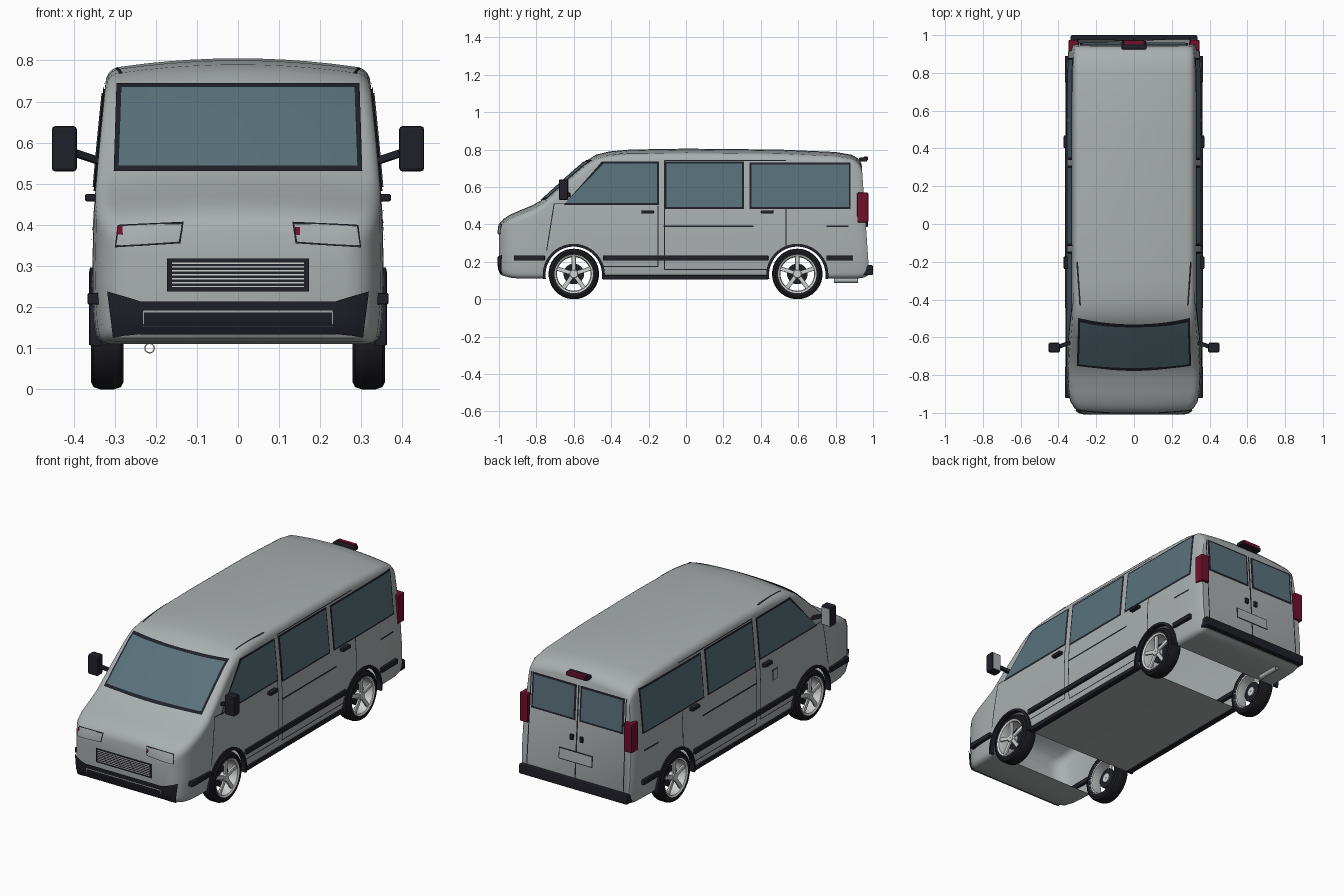
import bpy, bmesh, math
from mathutils import Vector, Matrix
from mathutils.bvhtree import BVHTree

if "Cube" in bpy.data.objects:
    bpy.data.objects.remove(bpy.data.objects["Cube"])

def material(name, *c):
    m = bpy.data.materials.new(name)
    m.diffuse_color = (*c, 1)
    m.use_nodes = True
    m.node_tree.nodes["Principled BSDF"].inputs["Base Color"].default_value = m.diffuse_color
    return m

PAINT = material("grey paint", .40, .43, .43)
DARK = material("dark trim", .014, .014, .022)
GLASS = material("blue grey glass", .10, .165, .195)
RED = material("lamp red", .16, .005, .025)
SILVER = material("silver", .62, .64, .64)
TYRE = material("tyre rubber", .012, .012, .015)

def finish(name, bm, mat, smooth=True):
    me = bpy.data.meshes.new(name)
    bm.to_mesh(me)
    bm.free()
    ob = bpy.data.objects.new(name, me)
    bpy.context.collection.objects.link(ob)
    me.materials.append(mat)
    if smooth:
        smooth_object(ob)
    return ob

def smooth_object(ob):
    bpy.ops.object.select_all(action='DESELECT')
    ob.select_set(True)
    bpy.context.view_layer.objects.active = ob
    bpy.ops.object.shade_smooth_by_angle(angle=math.radians(35))

def box(name, x, y, z, mat, bevel=.006):
    bm = bmesh.new()
    bmesh.ops.create_cube(bm, size=1)
    for v in bm.verts:
        v.co = [(a + b) / 2 + c * (b - a) for (a, b), c in zip((x, y, z), v.co)]
    if bevel:
        bmesh.ops.bevel(bm, geom=bm.edges[:], offset=bevel, segments=2, affect='EDGES', profile=.5)
    return finish(name, bm, mat, False)

def lathe(name, profile, centre, mat, a0=0, a1=360, closed=True, n=40):
    """Turn (radius, x) points about an x axis through centre."""
    bm = bmesh.new()
    full = a1 - a0 == 360
    rows = []
    for i in range(n if full else n + 1):
        a = math.radians(a0 + (a1 - a0) * i / n)
        rows.append([bm.verts.new((centre[0] + x, centre[1] + r * math.cos(a), centre[2] + r * math.sin(a)))
                     for r, x in profile])
    k = len(profile)
    for i in range(n):
        p, q = rows[i], rows[(i + 1) % len(rows)]
        for j in range(k if closed else k - 1):
            bm.faces.new((p[j], p[(j + 1) % k], q[(j + 1) % k], q[j]))
    bmesh.ops.recalc_face_normals(bm, faces=bm.faces[:])
    return finish(name, bm, mat)

# Body: cross-sections lofted along y (y, top, width factor, bottom)
STATIONS = [(-1, .385, .74, .19), (-.993, .41, .82, .15), (-.975, .43, .89, .125), (-.94, .452, .95, .115),
            (-.89, .474, .98, .11), (-.82, .503, .995, .11), (-.76, .537, 1, .11), (-.68, .61, 1, .11),
            (-.6, .682, 1, .11), (-.53, .742, 1, .11), (-.48, .773, 1, .11), (-.41, .79, 1, .11),
            (-.3, .80, 1, .11), (0, .805, 1, .11), (.5, .80, 1, .11), (.8, .787, .995, .11),
            (.9, .772, .985, .11), (.93, .757, .97, .115), (.95, .738, .955, .125), (.958, .72, .94, .14)]
WIDTH = [(.1, .335), (.15, .349), (.25, .355), (.42, .352), (.5, .346), (.6, .337), (.74, .323), (.82, .312)]

def half_width(z):
    for (a, p), (b, q) in zip(WIDTH, WIDTH[1:]):
        if z <= b:
            return p + (q - p) * (z - a) / (b - a)
    return WIDTH[-1][1]

def section(y, top, f, zb):
    zt, r, rb = top - .02, .04, .03
    zs = zt - r
    half = [(0, zb)]
    w = half_width(zb + rb) * f
    for i in range(4):
        a = math.pi / 2 * i / 4
        half.append((w - rb + rb * math.sin(a), zb + rb - rb * math.cos(a)))
    for i in range(13):
        z = zb + rb + (zs - zb - rb) * i / 12
        half.append((half_width(z) * f, z))
    xe = half_width(zs) * f - r
    for i in range(1, 6):
        a = math.pi / 2 * i / 5
        half.append((xe + r * math.cos(a), zs + r * math.sin(a)))
    for i in range(1, 6):
        t = i / 5
        half.append((xe * (1 - t), zt + .02 * (1 - (1 - t) ** 2)))
    ring = half + [(-x, z) for x, z in half[-2:0:-1]]
    lean = max(0, (y - .8) / .16) * .07
    return [(x, y + lean * (.45 - z), z) for x, z in ring]

bm = bmesh.new()
rings = [[bm.verts.new(p) for p in section(*s)] for s in STATIONS]
for p, q in zip(rings, rings[1:]):
    for j in range(len(p)):
        k = (j + 1) % len(p)
        bm.faces.new((p[j], p[k], q[k], q[j]))
bm.faces.new(rings[0])
bm.faces.new(rings[-1])
bmesh.ops.recalc_face_normals(bm, faces=bm.faces[:])
TREE = BVHTree.FromBMesh(bm)
body = finish("body_shell", bm, PAINT, False)

# Wheel arches cut through, then tunnel walls removed to leave a hollow shell
AXLES, ARCH_R, ARCH_Z = (-.6, .595), .155, .13
for yc in AXLES:
    bpy.ops.mesh.primitive_cylinder_add(vertices=48, radius=ARCH_R, depth=1.2, location=(0, yc, ARCH_Z),
                                        rotation=(0, math.pi / 2, 0))
    cutter = bpy.context.object
    cutter.hide_render = True
    mod = body.modifiers.new("arch", 'BOOLEAN')
    mod.operation, mod.solver, mod.object = 'DIFFERENCE', 'EXACT', cutter
    bpy.context.view_layer.objects.active = body
    bpy.ops.object.modifier_apply(modifier=mod.name)
    bpy.data.objects.remove(cutter)
bm = bmesh.new()
bm.from_mesh(body.data)
walls = [f for f in bm.faces if any(all(abs(math.hypot(v.co.y - yc, v.co.z - ARCH_Z) - ARCH_R) < .002
                                        for v in f.verts) for yc in AXLES)]
bmesh.ops.delete(bm, geom=walls, context='FACES')
bm.to_mesh(body.data)
bm.free()
smooth_object(body)

# Plates projected on to the body
VIEWS = {'right': (lambda u, v: (2, u, v), (-1, 0, 0)), 'left': (lambda u, v: (-2, u, v), (1, 0, 0)),
         'front': (lambda u, v: (u, -2, v), (0, 1, 0)), 'back': (lambda u, v: (u, 2, v), (0, -1, 0)),
         'top': (lambda u, v: (u, v, 2), (0, 0, -1))}

def patch(name, quad, view, mat, off=.004):
    a, b, c, d = [Vector(p) for p in quad]
    place, ray = VIEWS[view]
    ray = Vector(ray)
    nu = max(1, math.ceil(max((b - a).length, (c - d).length) / .03))
    nv = max(1, math.ceil(max((d - a).length, (c - b).length) / .03))
    bm = bmesh.new()
    grid = []
    for i in range(nu + 1):
        row = []
        for j in range(nv + 1):
            s, t = i / nu, j / nv
            p = a.lerp(b, s).lerp(d.lerp(c, s), t)
            o = Vector(place(p.x, p.y))
            hit, n = TREE.ray_cast(o, ray)[:2]
            if hit is None:
                hit, n = TREE.find_nearest(o + ray * 1.1)[:2]
            row.append(bm.verts.new(hit + n * off))
        grid.append(row)
    for i in range(nu):
        for j in range(nv):
            bm.faces.new((grid[i][j], grid[i + 1][j], grid[i + 1][j + 1], grid[i][j + 1]))
    bm.normal_update()
    if sum(f.normal.dot(ray) for f in bm.faces) > 0:
        bmesh.ops.reverse_faces(bm, faces=bm.faces[:])
    return finish(name, bm, mat)

def rect(u0, u1, v0, v1):
    return [(u0, v0), (u1, v0), (u1, v1), (u0, v1)]

def seam(name, p, q, view, mat=DARK, w=.006, off=.003):
    p, q = Vector(p), Vector(q)
    n = (q - p).orthogonal().normalized() * w / 2
    patch(name, [p - n, q - n, q + n, p + n], view, mat, off)

def framed(name, quad, view, mat, border, off=.004):
    """Dark plate with a smaller plate on top."""
    patch(name + "_frame", quad, view, DARK, off)
    mid = sum((Vector(p) for p in quad), Vector((0, 0))) / 4
    inner = [(p[0] - math.copysign(border, p[0] - mid.x), p[1] - math.copysign(border, p[1] - mid.y)) for p in quad]
    patch(name, inner, view, mat, off + .003)

framed("windshield", [(-.302, .528), (.302, .528), (.295, .742), (-.295, .742)], 'front', GLASS, .011)
for s, side in ((1, 'right'), (-1, 'left')):
    # Side windows
    framed(side + "_front_window", [(-.655, .503), (-.145, .503), (-.145, .735), (-.45, .735)], side, GLASS, .01)
    framed(side + "_middle_window", rect(-.115, .31, .482, .735), side, GLASS, .01)
    framed(side + "_rear_window", rect(.34, .88, .482, .73), side, GLASS, .01)
    # Door seams and rails
    for p, q in [((-.15, .175), (-.15, .5)), ((-.115, .16), (-.115, .742)), ((-.115, .742), (.535, .742)),
                 ((.535, .28), (.535, .49)), ((-.745, .26), (-.705, .51)), ((-.705, .51), (-.65, .51)),
                 ((-.44, .175), (-.15, .175)), ((-.115, .16), (.44, .16))]:
        seam(side + "_door_seam", p, q, side, w=.005)
    for p, q in [((-.12, .39), (.36, .39)), ((.75, .39), (.87, .39))]:
        seam(side + "_slide_rail", p, q, side, w=.009)
    seam(side + "_gutter", (s * .285, -.43), (s * .30, -.2), 'top', w=.008)

    def sx(a, b):
        return tuple(sorted((s * a, s * b)))
    # Rub strips, sills, handles
    for a, b in ((-.92, -.755), (-.445, .44), (.75, .89)):
        box(side + "_rub_strip", sx(.335, .366), (a, b), (.206, .234), DARK, .004)
    box(side + "_sill", sx(.32, .352), (-.445, .44), (.104, .128), DARK, .004)
    for y in (-.205, .435):
        box(side + "_door_handle", sx(.34, .372), (y - .033, y + .033), (.457, .475), DARK, .004)
    # Mirrors
    box(side + "_mirror_housing", sx(.392, .453), (-.68, -.63), (.53, .64), DARK, .008)
    box(side + "_mirror_glass", sx(.398, .447), (-.631, -.627), (.538, .632), PAINT, 0)
    arm = box(side + "_mirror_arm", (-.04, .04), (-.011, .011), (-.009, .009), DARK, .003)
    arm.matrix_world = Matrix.Translation((s * .367, -.638, .565)) @ Matrix.Rotation(-s * .35, 4, 'Z') @ Matrix.Rotation(-s * .3, 4, 'Y')
    # Rear lamps, rear windows, rear seams
    box(side + "_tail_lamp", sx(.296, .347), (.915, .975), (.41, .57), RED, .006)
    x0, x1 = sx(.012, .285)
    framed(side + "_back_window", rect(x0, x1, .495, .69), 'back', GLASS, .011)
    seam(side + "_back_seam", (s * .298, .18), (s * .293, .69), 'back')
    box(side + "_back_handle", sx(.02, .04), (.95, .972), (.385, .415), DARK, .003)
    # Headlamps and bumper corners
    framed(side + "_headlamp", [(s * .14, .355), (s * .297, .345), (s * .292, .398), (s * .132, .405)], 'front', PAINT, .004)
    x = -.285 if s < 0 else .145
    patch(side + "_marker_lamp", rect(x - .006, x + .006, .375, .392), 'front', RED, .009)
    patch(side + "_bumper_corner", [(s * .235, .14), (s * .30, .132), (s * .313, .238), (s * .235, .213)], 'front', DARK, .009)
    # Wheels and arch flares
    for yc, end in zip(AXLES, ("front", "rear")):
        label, c = f"{end}_{side}_", (s * .318, yc, .135)
        lathe(label + "tyre", [(.098, -.036), (.118, -.039), (.13, -.033), (.135, -.018), (.135, .018),
                               (.13, .033), (.118, .039), (.098, .036)], c, TYRE)
        lathe(label + "rim", [(.102, -s * .037), (.092, -s * .03), (.09, s * .02), (.094, s * .034), (.103, s * .039)],
              c, SILVER, closed=False)
        lathe(label + "hub", [(.001, s * .034), (.02, s * .034), (.026, s * .026), (.026, -s * .01), (.001, -s * .01)],
              c, SILVER, closed=False, n=20)
        lathe(label + "brake_disc", [(.001, -.004), (.055, -.004), (.055, .004), (.001, .004)], c, DARK, closed=False)
        for k in range(5):
            spoke = box(label + "spoke", (-.006, .006), (-.011, .011), (.015, .096), SILVER, .004)
            spoke.matrix_world = Matrix.Translation((c[0] + s * .025, yc, .135)) @ Matrix.Rotation(k * math.tau / 5, 4, 'X')
        lathe(label + "arch_flare", [(.151, s * .335), (.151, s * .363), (.166, s * .36), (.166, s * .335)],
              (0, yc, ARCH_Z), DARK, -8, 188)

# Fuel flap on the left
framed("fuel_flap", rect(-.305, -.255, .35, .41), 'left', PAINT, .005, .002)

# Grille with silver bars
patch("grille", rect(-.173, .173, .238, .318), 'front', DARK, .006)
for i in range(7):
    z = .25 + i * .0095
    seam("grille_bar", (-.16, z), (.16, z), 'front', SILVER, .0035, .009)

# Front bumper with lower intake
patch("front_bumper", rect(-.24, .24, .138, .213), 'front', DARK, .009)
for p, q in [((-.23, .155), (.23, .155)), ((-.23, .19), (.23, .19)), ((-.23, .155), (-.23, .19)), ((.23, .155), (.23, .19))]:
    seam("intake_edge", p, q, 'front', PAINT, .0025, .012)

# Back: bumper, centre seam, number plate panel, high brake lamp
box("rear_bumper", (-.335, .335), (.93, 1.0), (.128, .182), DARK, .008)
seam("back_centre_seam", (0, .18), (0, .69), 'back', w=.008)
framed("plate_panel", rect(-.105, .105, .265, .33), 'back', PAINT, .006, .004)
box("brake_lamp_base", (-.065, .065), (.925, .968), (.735, .757), DARK, .004)
box("brake_lamp", (-.055, .055), (.95, .972), (.742, .763), RED, .003)

# Exhaust pipe
pipe = lathe("exhaust_pipe", [(.013, .79), (.013, .92), (.010, .92), (.010, .79)], (0, 0, 0), PAINT, n=16)
pipe.matrix_world = Matrix.Translation((-.215, 0, .10)) @ Matrix.Rotation(math.pi / 2, 4, 'Z')
